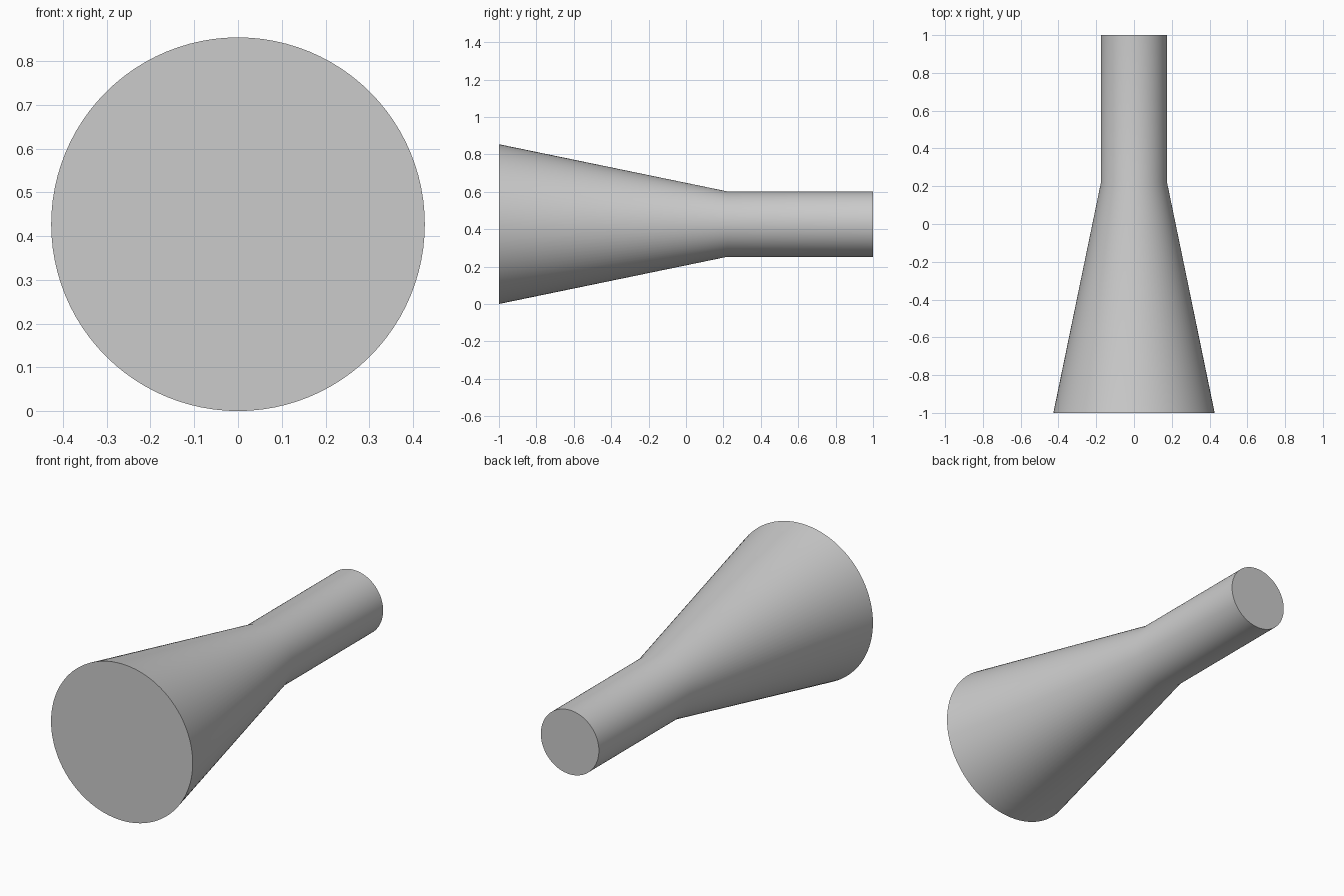
import bpy
import bmesh
import math
from mathutils import Matrix, Vector

cube = bpy.data.objects.get("Cube")
if cube:
    bpy.data.objects.remove(cube, do_unlink=True)

SEGMENTS = 96
AXIS_HEIGHT = 0.427

# Plain grey material
grey = bpy.data.materials.new("plain_grey")
grey.use_nodes = True
colour = (0.6, 0.6, 0.6, 1.0)
grey.diffuse_color = colour
grey.node_tree.nodes["Principled BSDF"].inputs["Base Color"].default_value = colour

# Half profile (radius, y): flared cone running into a straight neck
profile = [(0.427, -1.0), (0.175, 0.22), (0.175, 1.0)]

# Revolve the profile around the y axis and cap both ends
bm = bmesh.new()
rings = []
for radius, y in profile:
    ring = []
    for i in range(SEGMENTS):
        a = math.tau * i / SEGMENTS
        ring.append(bm.verts.new((radius * math.cos(a), y, radius * math.sin(a))))
    rings.append(ring)
for lower, upper in zip(rings, rings[1:]):
    for i in range(SEGMENTS):
        j = (i + 1) % SEGMENTS
        bm.faces.new((lower[i], lower[j], upper[j], upper[i]))
bm.faces.new(rings[0])
bm.faces.new(rings[-1])
bmesh.ops.recalc_face_normals(bm, faces=bm.faces)
bmesh.ops.transform(bm, matrix=Matrix.Translation(Vector((0, 0, AXIS_HEIGHT))), verts=bm.verts)

mesh = bpy.data.meshes.new("flared_pipe")
bm.to_mesh(mesh)
bm.free()
mesh.materials.append(grey)
pipe = bpy.data.objects.new("flared_pipe", mesh)
bpy.context.collection.objects.link(pipe)

# Smooth sides, sharp end rims
bpy.ops.object.select_all(action="DESELECT")
pipe.select_set(True)
bpy.context.view_layer.objects.active = pipe
bpy.ops.object.shade_smooth_by_angle(angle=math.radians(30))
